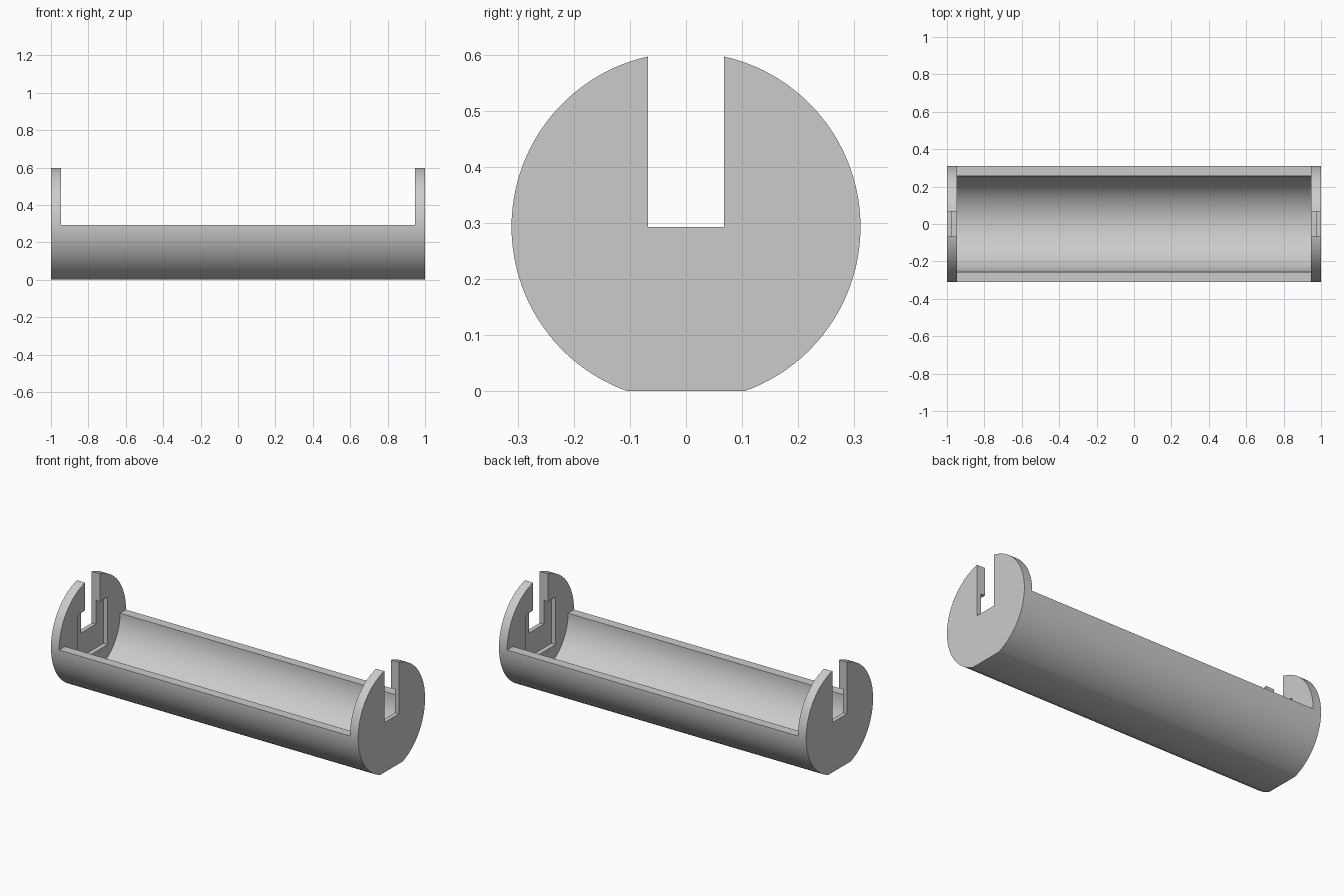
import bpy, bmesh
from math import sin, cos, asin, pi, radians

cube = bpy.data.objects.get("Cube")
if cube:
    bpy.data.objects.remove(cube, do_unlink=True)

AXIS_Z = 0.293       # height of the cylinder axis
OUTER, INNER = 0.311, 0.256
CAP = 0.053          # end cap thickness
SLOT = 0.068         # half width of the lead slot
POCKET = 0.14        # half width of the contact pocket

grey = bpy.data.materials.new("light grey plastic")
grey.use_nodes = True
colour = (0.6, 0.6, 0.6, 1)
grey.diffuse_color = colour
grey.node_tree.nodes["Principled BSDF"].inputs["Base Color"].default_value = colour


def arc(radius, start, end, steps):
    """Points (y, z) on an arc around the cylinder axis."""
    angles = [start + (end - start) * i / steps for i in range(steps + 1)]
    return [(radius * cos(a), AXIS_Z + radius * sin(a)) for a in angles]


def box(half, low, high):
    return [(-half, low), (half, low), (half, high), (-half, high)]


def prism(name, profile, half_length):
    """Extrude a (y, z) profile along x, centred on the origin."""
    bm = bmesh.new()
    face = bm.faces.new([bm.verts.new((-half_length, y, z)) for y, z in profile])
    side = bmesh.ops.extrude_face_region(bm, geom=[face])
    verts = [g for g in side["geom"] if isinstance(g, bmesh.types.BMVert)]
    bmesh.ops.translate(bm, verts=verts, vec=(2 * half_length, 0, 0))
    bmesh.ops.recalc_face_normals(bm, faces=bm.faces)
    mesh = bpy.data.meshes.new(name)
    bm.to_mesh(mesh)
    bm.free()
    mesh.materials.append(grey)
    obj = bpy.data.objects.new(name, mesh)
    bpy.context.collection.objects.link(obj)
    return obj


# Round body with a flat foot
foot = asin(AXIS_Z / OUTER)
holder = prism("cylindrical_holder", arc(OUTER, -foot, pi + foot, 120), 1)

# Trough between the caps, open above the axis
trough = arc(INNER, pi, 2 * pi, 64) + [(0.4, AXIS_Z), (0.4, 0.8), (-0.4, 0.8), (-0.4, AXIS_Z)]
cutters = [
    prism("trough_cutter", trough, 1 - CAP),
    # Square contact pockets in the inner cap faces
    prism("pocket_cutter", box(POCKET, AXIS_Z - POCKET, AXIS_Z + POCKET), 1 - CAP / 2),
    # Open slots through both caps
    prism("slot_cutter", box(SLOT, AXIS_Z, 0.8), 1.2),
]

bpy.ops.object.select_all(action="DESELECT")
holder.select_set(True)
bpy.context.view_layer.objects.active = holder
for cutter in cutters:
    cutter.hide_render = True
    cut = holder.modifiers.new(cutter.name, "BOOLEAN")
    cut.operation = "DIFFERENCE"
    cut.solver = "EXACT"
    cut.object = cutter
    bpy.ops.object.modifier_apply(modifier=cut.name)
    bpy.data.objects.remove(cutter, do_unlink=True)

bpy.ops.object.shade_smooth_by_angle(angle=radians(25))
